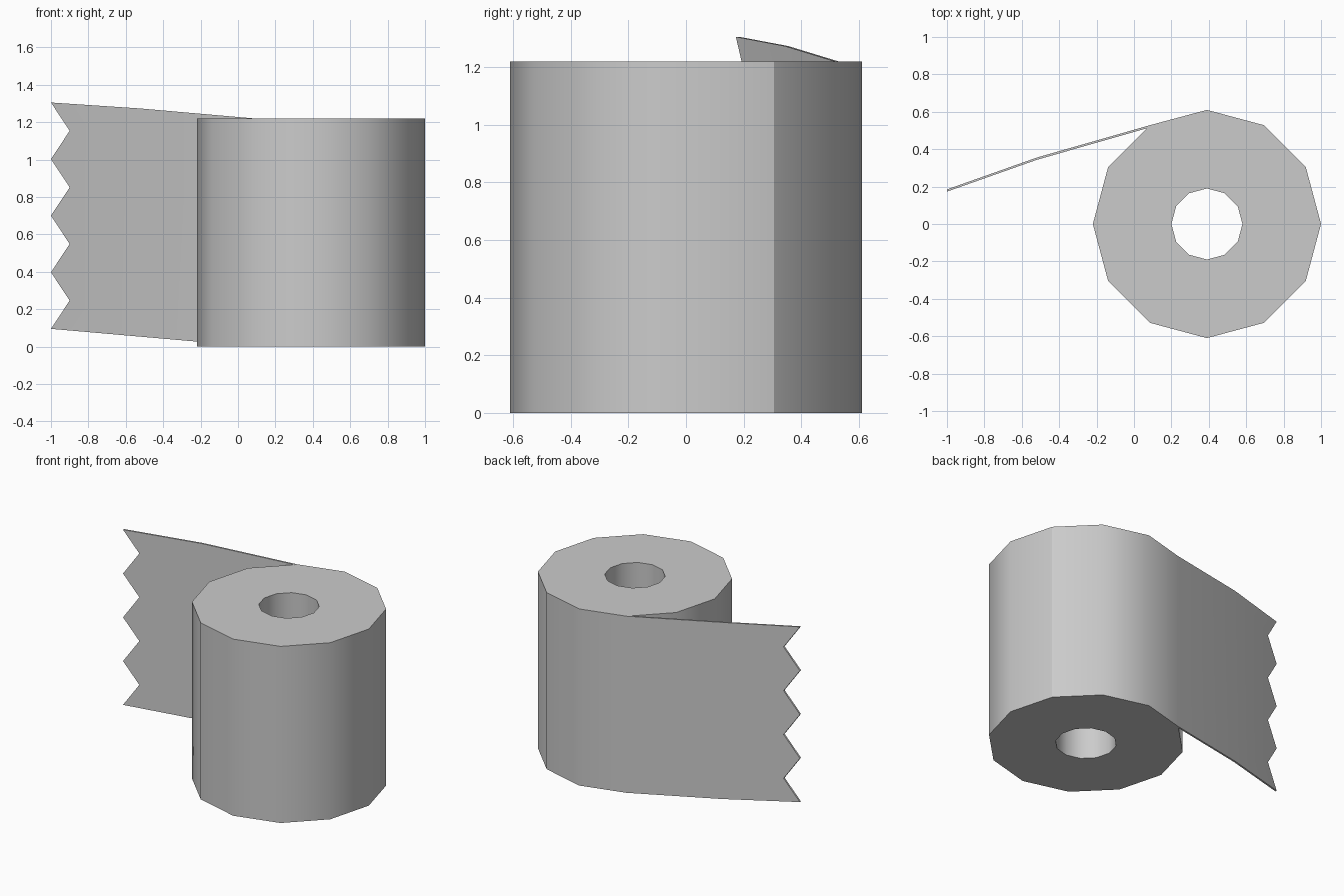
import bpy, bmesh, math

if "Cube" in bpy.data.objects:
    bpy.data.objects.remove(bpy.data.objects["Cube"], do_unlink=True)

CX, R, BORE, H, SIDES = 0.39, 0.61, 0.19, 1.22, 12
THICK = 0.012

paper = bpy.data.materials.new("paper grey")
paper.use_nodes = True
grey = (0.6, 0.6, 0.6, 1)
paper.diffuse_color = grey
paper.node_tree.nodes["Principled BSDF"].inputs["Base Color"].default_value = grey


def ring_point(i, radius):
    a = math.tau * i / SIDES
    return CX + radius * math.cos(a), radius * math.sin(a)


def finish(name, bm):
    mesh = bpy.data.meshes.new(name)
    bm.to_mesh(mesh)
    bm.free()
    mesh.materials.append(paper)
    mesh.shade_smooth()
    mesh.set_sharp_from_angle(angle=math.radians(35))
    obj = bpy.data.objects.new(name, mesh)
    bpy.context.collection.objects.link(obj)
    return obj


# Roll body: caps, bore, and the outer wall that the loose sheet does not cover
bm = bmesh.new()
columns = []
for i in range(SIDES):
    outer, inner = ring_point(i, R), ring_point(i, BORE)
    columns.append([bm.verts.new((*p, z)) for p, z in
                    ((outer, 0), (outer, H), (inner, H), (inner, 0))])
for i in range(SIDES):
    a, b = columns[i], columns[(i + 1) % SIDES]
    for k in range(4):
        if k == 0 and i in (1, 2, 3):
            continue
        n = (k + 1) % 4
        bm.faces.new((a[k], b[k], b[n], a[n]))
finish("roll", bm)

# Loose sheet: wraps the back of the roll, then leaves it and rises to a torn end
KINK, END, NOTCH, TEETH = (-0.52, 0.355), (-1.0, 0.185), 0.1, 4
TEAR = H - 0.01
leave = ring_point(4, R)


def rise(x):
    return 0.095 * (leave[0] - x) / (leave[0] - END[0])


def torn_end():
    """Points of the zigzag edge from bottom to top."""
    slope = (KINK[1] - END[1]) / (KINK[0] - END[0])
    for j in range(2 * TEETH + 1):
        dx = NOTCH * (j % 2)
        yield END[0] + dx, END[1] + slope * dx, rise(END[0]) + TEAR * j / (2 * TEETH)


bm = bmesh.new()


def column(p, shift=0.0):
    z = max(0, rise(p[0]))
    return [bm.verts.new((p[0], p[1] - shift, z)),
            bm.verts.new((p[0], p[1] - shift, z + H))]


def strip_side(start, shift):
    """One face of the free strip; returns its outline."""
    mid = column(KINK, shift)
    end = [bm.verts.new((x, y - shift, z)) for x, y, z in torn_end()]
    bm.faces.new((start[0], mid[0], mid[1], start[1]))
    bm.faces.new((mid[0], *end, mid[1]))
    return [start[0], mid[0], *end, mid[1], start[1]]


wrap = [column(ring_point(i, R)) for i in (1, 2, 3, 4)]
for a, b in zip(wrap, wrap[1:]):
    bm.faces.new((a[0], b[0], b[1], a[1]))
back = strip_side(wrap[-1], 0)
front = strip_side(column(leave, THICK), THICK)

# Thin rim closing the strip
for i in range(len(back) - 1):
    bm.faces.new((back[i], back[i + 1], front[i + 1], front[i]))
bmesh.ops.recalc_face_normals(bm, faces=bm.faces)
finish("loose_sheet", bm)
